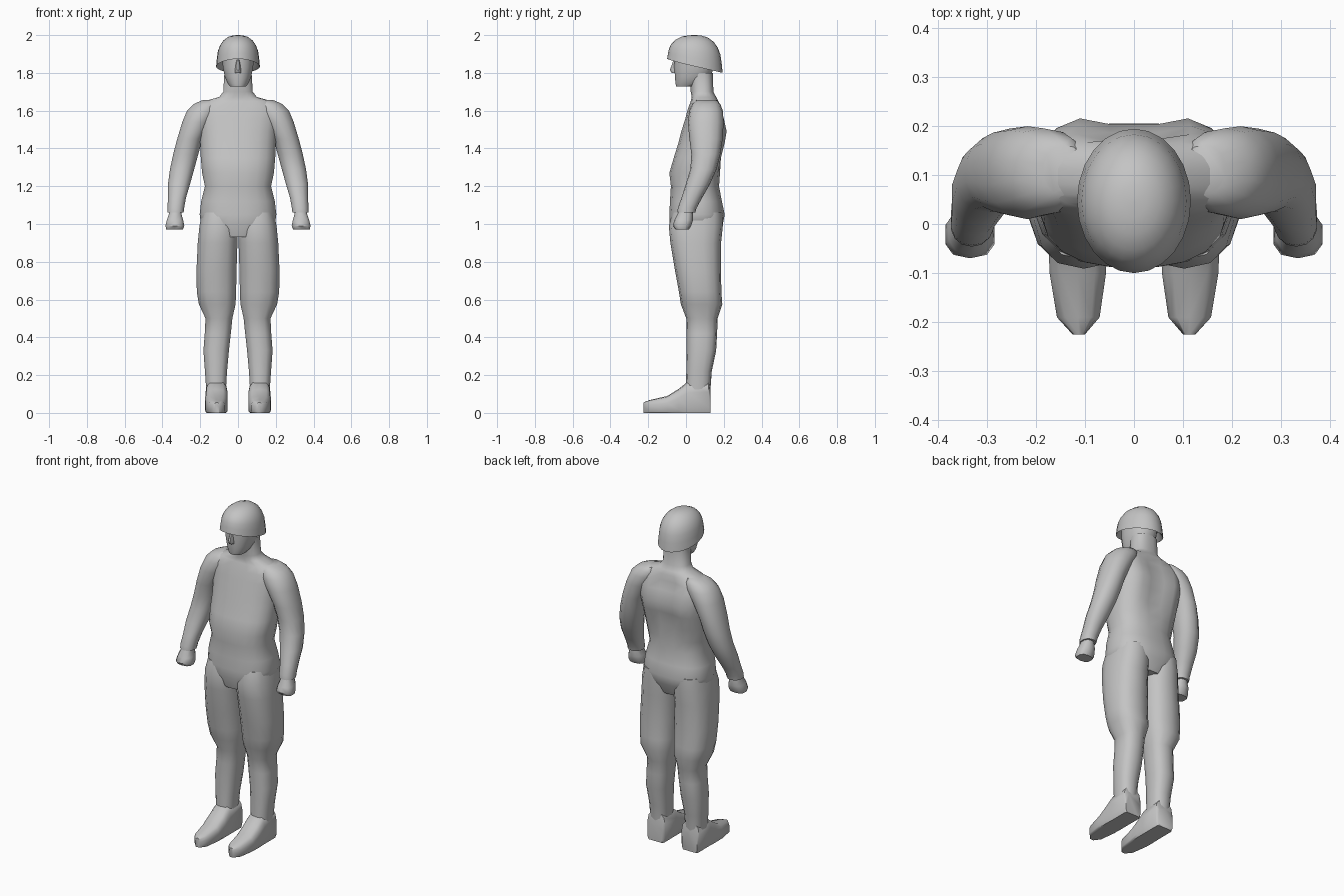
import bpy, bmesh, math

grey = bpy.data.materials.new("plain grey")
grey.diffuse_color = (0.55, 0.55, 0.55, 1)


def power(v, n):
    return math.copysign(abs(v) ** (2 / n), v)


def finish(name, bm, mirror=False, angle=50):
    bmesh.ops.recalc_face_normals(bm, faces=bm.faces)
    me = bpy.data.meshes.new(name)
    bm.to_mesh(me)
    bm.free()
    me.materials.append(grey)
    ob = bpy.data.objects.new(name, me)
    bpy.context.collection.objects.link(ob)
    if mirror:
        ob.modifiers.new("mirror", 'MIRROR').use_mirror_merge = False
    bpy.ops.object.select_all(action='DESELECT')
    ob.select_set(True)
    bpy.context.view_layer.objects.active = ob
    bpy.ops.object.shade_smooth_by_angle(angle=math.radians(angle))
    return ob


def skin(bm, loops, caps=True):
    n = len(loops[0])
    for a, b in zip(loops, loops[1:]):
        for i in range(n):
            j = (i + 1) % n
            bm.faces.new((a[i], a[j], b[j], b[i]))
    if caps:
        bm.faces.new(loops[0])
        bm.faces.new(loops[-1])


def loft(name, rings, n=2.5, sides=16, mirror=False, place=None, angle=50):
    """Each ring: position along the axis, then min/max across and min/max deep."""
    bm = bmesh.new()
    place = place or (lambda p, a, b: (a, b, p))
    loops = []
    for p, a0, a1, b0, b1 in rings:
        loop = []
        for i in range(sides):
            t = 2 * math.pi * (i + 0.5) / sides
            # rescale so the outermost points reach the stated limits
            k = power(math.cos(math.pi / sides), n)
            a = (a0 + a1) / 2 + (a1 - a0) / 2 * power(math.cos(t), n) / k
            b = (b0 + b1) / 2 + (b1 - b0) / 2 * power(math.sin(t), n) / k
            loop.append(bm.verts.new(place(p, a, b)))
        loops.append(loop)
    skin(bm, loops)
    return finish(name, bm, mirror, angle)


def torso_place(z, x, y):
    # spine groove between the shoulder blades
    if y > 0.12 and abs(x) < 0.05 and 1.3 < z < 1.62:
        y -= 0.022
    return (x, y, z)


# torso and neck
torso = [(0.93, .10, -.07, .165), (1.00, .195, -.088, .195), (1.05, .203, -.088, .205),
         (1.12, .195, -.085, .19), (1.20, .175, -.08, .175), (1.27, .19, -.088, .18),
         (1.35, .197, -.065, .195), (1.43, .20, -.04, .215), (1.49, .205, -.025, .225),
         (1.56, .215, -.003, .208), (1.61, .215, .01, .19), (1.65, .18, .025, .172),
         (1.672, .10, .03, .16), (1.70, .078, .025, .145), (1.80, .072, .02, .142)]
loft("torso", [(z, -w, w, f, b) for z, w, f, b in torso], 2.5, 20, place=torso_place)

# trousers and lower legs
loft("leg", [(1.06, .01, .19, -.07, .19), (0.99, .0, .204, -.088, .192),
             (0.90, .003, .213, -.08, .183), (0.75, .008, .22, -.055, .183),
             (0.64, .01, .218, -.035, .185), (0.575, .013, .207, -.025, .19),
             (0.50, .03, .172, .003, .166), (0.42, .038, .176, .005, .163),
             (0.33, .048, .183, .005, .158), (0.22, .058, .175, .003, .135),
             (0.12, .064, .168, .0, .128)], 2.5, 14, mirror=True)

# boots, flattened at the sole
loft("boot", [(.13, .065, .165, -.03, .12), (.12, .055, .172, -.03, .17),
              (.01, .055, .172, -.03, .165), (-.04, .055, .174, -.03, .125),
              (-.10, .057, .172, -.03, .088), (-.19, .07, .157, -.02, .068),
              (-.225, .10, .125, -.02, .055)], 3.2, 14, mirror=True,
     place=lambda y, x, z: (x, y, max(z, 0)))

# arms with sleeve end
loft("arm", [(1.657, .10, .185, .06, .16), (1.635, .09, .235, .035, .18),
             (1.60, .10, .27, .02, .193), (1.54, .14, .295, .012, .197),
             (1.45, .188, .322, .02, .192), (1.37, .21, .343, .03, .18),
             (1.29, .232, .36, .025, .16), (1.21, .254, .371, .0, .125),
             (1.14, .275, .371, -.022, .085), (1.085, .285, .373, -.042, .055),
             (1.06, .288, .373, -.045, .048)], 2.2, 14, mirror=True)

# closed hands
loft("hand", [(1.10, .30, .362, -.03, .035), (1.055, .30, .365, -.042, .035),
              (1.02, .29, .377, -.06, .035), (0.99, .284, .384, -.068, .025),
              (0.972, .292, .38, -.055, .015)], 2.6, 10, mirror=True)

# head and nose
head = [(1.728, .042, -.052, .06), (1.745, .055, -.056, .09), (1.78, .07, -.058, .13),
        (1.83, .08, -.063, .148), (1.90, .085, -.06, .155)]
loft("head", [(z, -w, w, f, b) for z, w, f, b in head], 2.3, 16)
loft("nose", [(1.80, -.016, .016, -.075, -.04), (1.815, -.016, .016, -.085, -.04),
              (1.87, -.008, .008, -.066, -.04)], 2, 8)

# helmet: dome over a sloping rim, with a thin hollow underside
bm = bmesh.new()
profile = [(.80, .25), (.96, .02), (1, 0), (.965, .25), (.92, .48), (.83, .66),
           (.68, .82), (.46, .94), (.22, .99), (.03, 1)]
loops = []
for s, h in profile:
    loop = []
    for i in range(24):
        t = 2 * math.pi * i / 24
        y = .047 + .147 * math.sin(t)
        rim = 1.845 - .23 * y + .02 * max(0, -math.sin(t)) ** 3 * .3
        loop.append(bm.verts.new((.116 * s * math.cos(t), .047 + .147 * s * math.sin(t),
                                  rim + (2.0 - rim) * h)))
    loops.append(loop)
skin(bm, loops)
finish("helmet", bm, angle=40)
